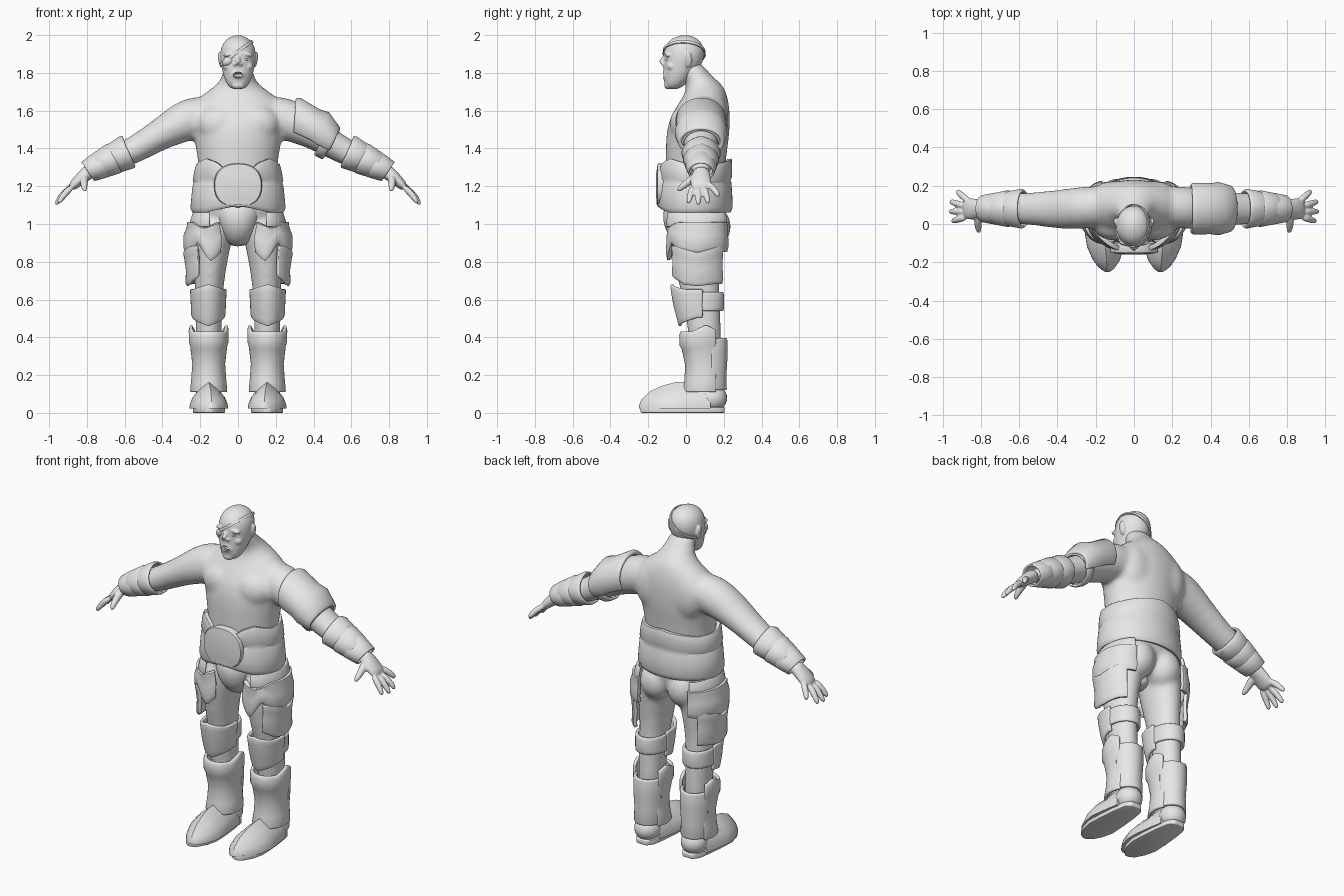
import bpy, bmesh, math
from mathutils import Vector, Matrix

if "Cube" in bpy.data.objects:
    bpy.data.objects.remove(bpy.data.objects["Cube"])

grey = bpy.data.materials.new("clay_grey")
grey.diffuse_color = (0.8, 0.8, 0.8, 1)
grey.use_nodes = True
grey.node_tree.nodes["Principled BSDF"].inputs["Base Color"].default_value = grey.diffuse_color


def finish(name, bm, mods=(), angle=40):
    """Turn a bmesh into a named object, apply its modifiers and shade it."""
    bmesh.ops.recalc_face_normals(bm, faces=bm.faces)
    me = bpy.data.meshes.new(name)
    bm.to_mesh(me)
    bm.free()
    me.materials.append(grey)
    ob = bpy.data.objects.new(name, me)
    bpy.context.collection.objects.link(ob)
    for kind, props in mods:
        m = ob.modifiers.new(kind.lower(), kind)
        for k, v in props.items():
            setattr(m, k, v)
    bpy.ops.object.select_all(action='DESELECT')
    ob.select_set(True)
    bpy.context.view_layer.objects.active = ob
    if mods:
        bpy.ops.object.convert(target='MESH')
    bpy.ops.object.shade_smooth_by_angle(angle=math.radians(angle))
    return ob


def V(x, y, z, rx, ry):
    """Horizontal oval section."""
    return Vector((x, y, z)), Vector((rx, 0, 0)), Vector((0, ry, 0))


def S(x, y, z, ry, h, lean=0.5):
    """Section across an arm that leans away from the body."""
    return Vector((x, y, z)), Vector((0, ry, 0)), Vector((lean, 0, 0.87)) * h


def oval(sec, n=24, p=1.0):
    c, a, b = sec
    out = []
    for i in range(n):
        t = 2 * math.pi * i / n
        co, si = math.cos(t), math.sin(t)
        out.append(c + a * math.copysign(abs(co) ** p, co) + b * math.copysign(abs(si) ** p, si))
    return out


def loft(bm, rings, closed=True, caps=True):
    vs = [[bm.verts.new(p) for p in r] for r in rings]
    n = len(vs[0])
    for r, s in zip(vs, vs[1:]):
        for i in range(n if closed else n - 1):
            j = (i + 1) % n
            bm.faces.new((r[i], r[j], s[j], s[i]))
    if caps:
        bm.faces.new(vs[0])
        bm.faces.new(vs[-1])


def ball(bm, c, r, rot=0):
    m = Matrix.Translation(c) @ Matrix.Rotation(rot, 4, 'Y') @ Matrix.Diagonal((*r, 1))
    bmesh.ops.create_uvsphere(bm, u_segments=24, v_segments=14, radius=1, matrix=m)


def tube(bm, pts, radii):
    pts = [Vector(p) for p in pts]
    d = (pts[-1] - pts[0]).normalized()
    a = d.orthogonal().normalized()
    b = d.cross(a)
    loft(bm, [oval((p, a * r, b * r), 12) for p, r in zip(pts, radii)])


def bump(t, c, w):
    """Triangular peak around angle c, in degrees."""
    return max(0, 1 - abs((math.degrees(t) - c + 180) % 360 - 180) / w)


def flat(t):
    return 0


def shell(name, secs, a0, a1, thick=0.018, top=flat, bot=flat, mirror=True, n=40):
    """Plate wrapped round a limb from angle a0 to a1, with shaped top and bottom edges."""
    bm = bmesh.new()
    rings, full = [], a1 - a0 >= 360
    for k, (c, a, b) in enumerate(secs):
        s = k / (len(secs) - 1)
        ring = []
        for i in range(n if full else n + 1):
            t = math.radians(a0 + (a1 - a0) * i / n)
            ring.append(c + a * math.cos(t) + b * math.sin(t)
                        + Vector((0, 0, s * top(t) + (1 - s) * bot(t))))
        rings.append(ring)
    loft(bm, rings, closed=full, caps=False)
    mods = [('SOLIDIFY', dict(thickness=thick, offset=0)),
            ('BEVEL', dict(width=thick * 0.35, segments=2, limit_method='ANGLE', angle_limit=0.8))]
    if mirror:
        mods.append(('MIRROR', {}))
    return finish(name, bm, mods, 50)


def skin(voxel, loops):
    return [('SUBSURF', dict(levels=1)), ('REMESH', dict(mode='VOXEL', voxel_size=voxel)),
            ('SMOOTH', dict(factor=0.5, iterations=loops))]


# Body: torso, neck, arms and legs fused into one skin
bm = bmesh.new()
loft(bm, [oval(V(0, *r)) for r in (
    (.06, .93, .08, .11), (.06, 1.02, .2, .15), (.06, 1.1, .215, .16), (.05, 1.2, .212, .16),
    (.05, 1.32, .208, .157), (.06, 1.45, .235, .17), (.07, 1.55, .255, .165),
    (.095, 1.64, .25, .135), (.105, 1.695, .175, .108), (.1, 1.74, .105, .097),
    (.05, 1.79, .082, .075), (.01, 1.87, .072, .07))])
for s in (-1, 1):
    loft(bm, [oval(S(s * x, y, z, ry, h, s * .5)) for x, y, z, ry, h in (
        (.1, .095, 1.58, .1, .115), (.18, .09, 1.572, .108, .116), (.27, .085, 1.55, .112, .115),
        (.39, .075, 1.488, .104, .084), (.52, .08, 1.408, .086, .074), (.61, .08, 1.362, .083, .068),
        (.7, .08, 1.318, .066, .053), (.8, .08, 1.27, .045, .036))])
    loft(bm, [oval(V(s * x, y, z, rx, ry)) for x, y, z, rx, ry in (
        (.11, .06, 1.06, .11, .14), (.135, .06, .92, .105, .145), (.15, .06, .75, .083, .117),
        (.155, .08, .6, .073, .097), (.155, .1, .45, .071, .09), (.155, .11, .1, .06, .07))])
    ball(bm, (s * .09, .135, .985), (.1, .105, .115))
    ball(bm, (s * .1, -.005, 1.53), (.12, .083, .1))
    ball(bm, (s * .11, .155, 1.55), (.11, .07, .14))
finish("body", bm, skin(.012, 16), 60)

# Hands with four fingers and a thumb
bm = bmesh.new()
loft(bm, [oval(S(*r, .75)) for r in ((.775, .08, 1.285, .044, .038), (.81, .08, 1.26, .048, .031),
                                     (.85, .078, 1.226, .058, .026), (.89, .08, 1.185, .054, .019))])
for base, tip in (((.875, .036, 1.2), (.955, .012, 1.105)), ((.885, .065, 1.192), (.968, .065, 1.098)),
                  ((.882, .094, 1.196), (.965, .12, 1.105)), ((.862, .118, 1.215), (.928, .178, 1.142))):
    mid = (Vector(base) + Vector(tip)) / 2 + Vector((.006, 0, .006))
    tube(bm, (base, mid, tip), (.02, .018, .014))
tube(bm, ((.81, .06, 1.255), (.818, 0, 1.215), (.81, -.05, 1.172)), (.028, .02, .014))
finish("hands", bm, skin(.006, 3) + [('MIRROR', {})], 60)


# Head: skull, brow, cheeks, nose, lips and ears, with an opened mouth
def skull(bm, grow=0):
    loft(bm, [oval(V(0, y, z, rx + grow, ry + grow), 32) for y, z, rx, ry in (
        (-.07, 1.712, .03, .028), (-.06, 1.735, .058, .055), (-.038, 1.785, .078, .082),
        (-.018, 1.84, .09, .1), (-.01, 1.89, .096, .109), (-.01, 1.935, .091, .105),
        (-.008, 1.97, .07, .083), (-.006, 1.99, .042, .052), (-.005, 2.0, .012, .015))])


bm = bmesh.new()
ball(bm, (0, -.125, 1.788), (.026, .045, .017))
cutter = finish("mouth_cutter", bm)
cutter.hide_render = True
bm = bmesh.new()
skull(bm)
tube(bm, ((0, -.108, 1.895), (0, -.124, 1.868), (0, -.135, 1.848)), (.011, .013, .015))
ball(bm, (0, -.1, 1.788), (.042, .026, .032))
ball(bm, (0, -.095, 1.735), (.034, .021, .022))
for s in (-1, 1):
    ball(bm, (s * .014, -.12, 1.846), (.011, .012, .009))
    ball(bm, (s * .04, -.094, 1.9), (.04, .02, .012), s * .2)
    ball(bm, (s * .052, -.076, 1.835), (.028, .026, .024))
    ball(bm, (s * .094, .012, 1.87), (.011, .02, .042), s * .15)
finish("head", bm, skin(.005, 5) + [('BOOLEAN', dict(object=cutter, operation='DIFFERENCE'))], 50)
bpy.data.objects.remove(cutter)

# Teeth and the open eye
bm = bmesh.new()
for z in (1.776, 1.8):
    for i in range(-2, 3):
        bmesh.ops.create_cube(bm, matrix=Matrix.Translation((i * .008, -.108 + abs(i) * .002, z))
                              @ Matrix.Diagonal((.007, .01, .01, 1)))
finish("teeth", bm)
bm = bmesh.new()
ball(bm, (.038, -.096, 1.872), (.017, .014, .008))
finish("eye", bm)

# Eye patch, and its strap cut from a slightly larger skull
bm = bmesh.new()
ball(bm, (-.045, -.085, 1.866), (.042, .029, .026), -.6)
finish("eye_patch", bm)
bm = bmesh.new()
skull(bm, .003)
slant = Vector((-.75, .05, 1)).normalized()
for off, sgn in ((.008, 1), (-.008, -1)):
    bmesh.ops.bisect_plane(bm, geom=bm.verts[:] + bm.edges[:] + bm.faces[:], clear_outer=True,
                           plane_co=Vector((0, 0, 1.908)) + slant * off, plane_no=slant * sgn)
finish("patch_strap", bm, [('SOLIDIFY', dict(thickness=.006, offset=0))])

# Wide folded belt with peaks beside the buckle
shell("belt", [V(0, .045, z, rx, ry) for z, rx, ry in (
    (1.065, .23, .18), (1.085, .24, .19), (1.14, .235, .188), (1.2, .229, .184),
    (1.215, .222, .179), (1.23, .228, .186), (1.28, .219, .187), (1.315, .209, .185))], 0, 360, .024, mirror=False,
    top=lambda t: .03 * bump(t, 90, 60) + .03 * max(bump(t, -140, 30), bump(t, -40, 30)) - .06 * bump(t, -90, 32),
    bot=lambda t: .04 * bump(t, -90, 45), n=72)

# Round buckle plate and groin guard
bm = bmesh.new()
loft(bm, [oval((Vector((0, y, 1.205)), Vector((w, 0, 0)), Vector((0, 0, h))), 36, .85) for y, w, h in (
    (-.1, .12, .11), (-.142, .127, .117), (-.151, .122, .112), (-.152, .112, .102), (-.158, .07, .06), (-.159, .01, .01))])
finish("buckle", bm)
bm = bmesh.new()
loft(bm, [oval(V(0, *r)) for r in ((0, 1.13, .12, .1), (-.02, 1.06, .122, .107), (-.015, .98, .102, .103),
                                   (.01, .92, .077, .09), (.03, .88, .042, .06))])
finish("groin_guard", bm, [('SUBSURF', dict(levels=1))], 60)

# Thigh armour: hip guard, its folded upper band, and the side plate
shell("hip_guard", [V(.152, .06, z, rx, ry) for z, rx, ry in (
    (.855, .112, .148), (.885, .125, .156), (.94, .127, .153), (.99, .108, .15), (1.01, .108, .155))], -118, 85, .022,
    bot=lambda t: -.05 * bump(t, -95, 25) + .05 * bump(t, -60, 25) - .02 * bump(t, -10, 45),
    top=lambda t: -.03 * bump(t, -80, 40))
shell("hip_band", [V(.14, .06, z, rx, ry) for z, rx, ry in (
    (.985, .112, .158), (1.02, .103, .156), (1.06, .09, .15))], -85, 75, .018)
shell("thigh_plate", [V(.162, .06, z, rx, ry) for z, rx, ry in (
    (.685, .097, .135), (.705, .105, .142), (.78, .103, .137), (.84, .111, .14), (.885, .118, .146))], -64, 66, .022,
    top=lambda t: -.035 * bump(t, 0, 50), bot=lambda t: .04 * bump(t, -64, 35) - .01 * bump(t, 0, 40))

# Knee plate with its straps
shell("knee_plate", [V(.157, y, z, rx, ry) for y, z, rx, ry in (
    (.07, .505, .077, .1), (.07, .525, .082, .108), (.065, .58, .084, .122), (.065, .64, .087, .135),
    (.065, .665, .088, .14))], -190, 10, .018,
    top=lambda t: .025 * bump(t, -90, 60) - .01, bot=lambda t: -.045 * bump(t, -90, 85))
shell("knee_strap", [V(.157, .09, z, .08, r) for z, r in ((.54, .1), (.56, .104), (.62, .104), (.64, .098))],
      -30, 210, .016)

# Boots: shin guard with cuff, calf plate
shell("shin_guard", [V(.155, y, z, rx, ry) for y, z, rx, ry in (
    (.095, .11, .09, .108), (.1, .17, .084, .1), (.1, .25, .078, .095), (.092, .34, .089, .106),
    (.09, .36, .096, .116), (.09, .41, .097, .117), (.09, .43, .092, .11))], -215, 35, .018,
    top=lambda t: .035 * max(bump(t, 8, 40), bump(t, 172, 40)))
shell("calf_plate", [V(.155, .105, z, rx, ry) for z, rx, ry in (
    (.12, .08, .102), (.2, .076, .1), (.3, .083, .106), (.38, .083, .106), (.395, .08, .102))], 15, 165, .018)


# Feet: ridged toe cap, heel cup and sole
def arch(y, w, h, x=.155, z=.022):
    prof = ((-1, 0), (-.98, .18), (-.82, .45), (-.45, .74), (0, 1), (.45, .74), (.82, .45), (.98, .18), (1, 0))
    return [Vector((x + (y + .05) * .08 * (y < -.05) + w * a, y, z + h * b)) for a, b in prof]


bm = bmesh.new()
loft(bm, [arch(*r) for r in ((-.25, .012, .018), (-.235, .035, .05), (-.19, .07, .092), (-.12, .096, .124),
                             (-.05, .102, .142), (.0, .096, .142), (.06, .088, .16), (.13, .075, .15))])
finish("boot_foot", bm, [('MIRROR', {})], 35)
bm = bmesh.new()
ball(bm, (.155, .14, .078), (.074, .078, .07))
finish("heel_cup", bm, [('MIRROR', {})])
bm = bmesh.new()
outline = ((-.24, .015), (-.22, .04), (-.17, .068), (-.1, .085), (0, .08), (.1, .07), (.17, .058), (.205, .032))
pts = [(.153 + w, y) for y, w in outline] + [(.153 - w, y) for y, w in reversed(outline)]
loft(bm, [[Vector((x, y, z)) for x, y in pts] for z in (0, .03)])
finish("sole", bm, [('BEVEL', dict(width=.005, segments=2, limit_method='ANGLE')), ('MIRROR', {})])

# Single shoulder pad on one arm, with a strap below it
shell("shoulder_pad", [S(*r) for r in (
    (.3, .08, 1.548, .118, .122, .05), (.315, .08, 1.547, .125, .127, .1), (.4, .08, 1.503, .122, .108, .25),
    (.44, .08, 1.482, .128, .116, .3), (.485, .08, 1.447, .115, .086, .4), (.505, .08, 1.432, .109, .076, .4))],
    -35, 215, .022, mirror=False)
shell("arm_strap", [S(.47 + dx, .08, 1.437 - dx * .58, .096 + g, .084 + g)
      for dx, g in ((-.02, 0), (-.01, .006), (.015, .005), (.025, -.002))], 0, 360, .012, mirror=False)

# Layered forearm guards on both arms, each flared to a raised edge above
for i, (x, z, ry, h) in enumerate(((.59, 1.374, .088, .074), (.66, 1.341, .08, .067), (.72, 1.312, .069, .057))):
    shell("forearm_guard_%d" % (i + 1), [S(x + dx, .08, z - dx * .46, ry + g, h + g, .5 + k)
          for dx, g, k in ((-.012, .003, -.1), (.0, .01, -.05), (.04, .002, .05), (.075, -.005, .1))], 0, 360, .012,
          bot=lambda t: .014 * bump(t, 90, 60))
